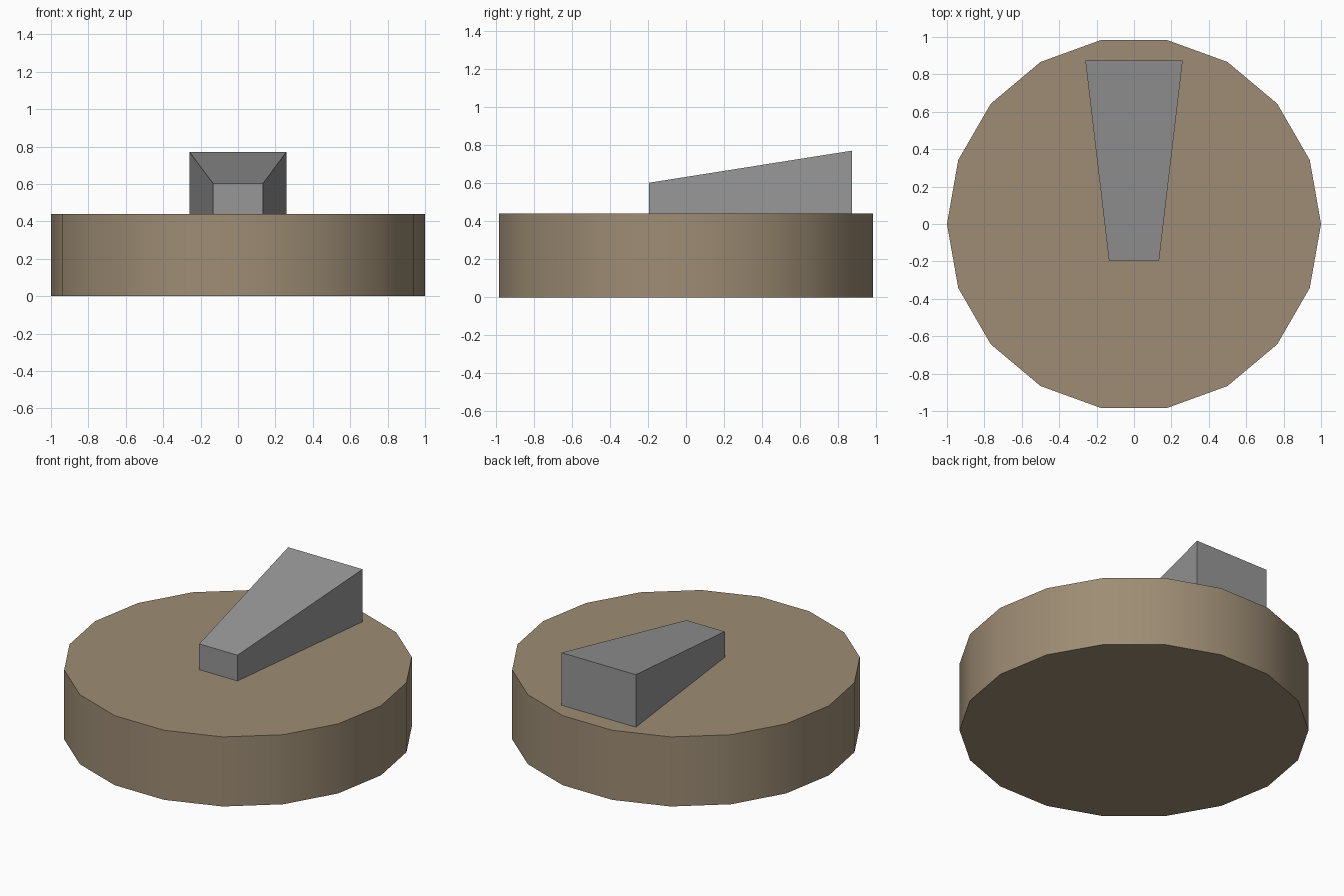
import bpy, bmesh, math

if "Cube" in bpy.data.objects:
    bpy.data.objects.remove(bpy.data.objects["Cube"])


def material(name, rgb):
    mat = bpy.data.materials.new(name)
    mat.diffuse_color = (*rgb, 1.0)
    mat.use_nodes = True
    mat.node_tree.nodes["Principled BSDF"].inputs["Base Color"].default_value = mat.diffuse_color
    return mat


def add_object(name, bm, mat):
    bmesh.ops.recalc_face_normals(bm, faces=bm.faces)
    mesh = bpy.data.meshes.new(name)
    bm.to_mesh(mesh)
    bm.free()
    mesh.materials.append(mat)
    obj = bpy.data.objects.new(name, mesh)
    bpy.context.collection.objects.link(obj)
    return obj


SIDES, HEIGHT = 18, 0.44
tan = material("tan", (0.34, 0.265, 0.175))
grey = material("grey", (0.31, 0.31, 0.31))

# Round base: 18-sided disc with a smooth rim and flat caps
bm = bmesh.new()
ring = [bm.verts.new((math.cos(i * math.tau / SIDES), math.sin(i * math.tau / SIDES), 0))
        for i in range(SIDES)]
bottom = bm.faces.new(ring)
top = bmesh.ops.extrude_face_region(bm, geom=[bottom], use_keep_orig=True)
bmesh.ops.translate(bm, vec=(0, 0, HEIGHT),
                    verts=[g for g in top["geom"] if isinstance(g, bmesh.types.BMVert)])
base = add_object("round_base", bm, tan)
bpy.context.view_layer.objects.active = base
base.select_set(True)
bpy.ops.object.shade_smooth_by_angle(angle=math.radians(30))

# Pointer: tapered wedge, wider and taller toward the back
bm = bmesh.new()
bmesh.ops.create_cube(bm, size=2)
for v in bm.verts:
    back = v.co.y > 0
    half_width, y, top_z = (0.26, 0.873, 0.772) if back else (0.134, -0.196, 0.603)
    v.co = (math.copysign(half_width, v.co.x), y, top_z if v.co.z > 0 else HEIGHT)
add_object("pointer_wedge", bm, grey)
